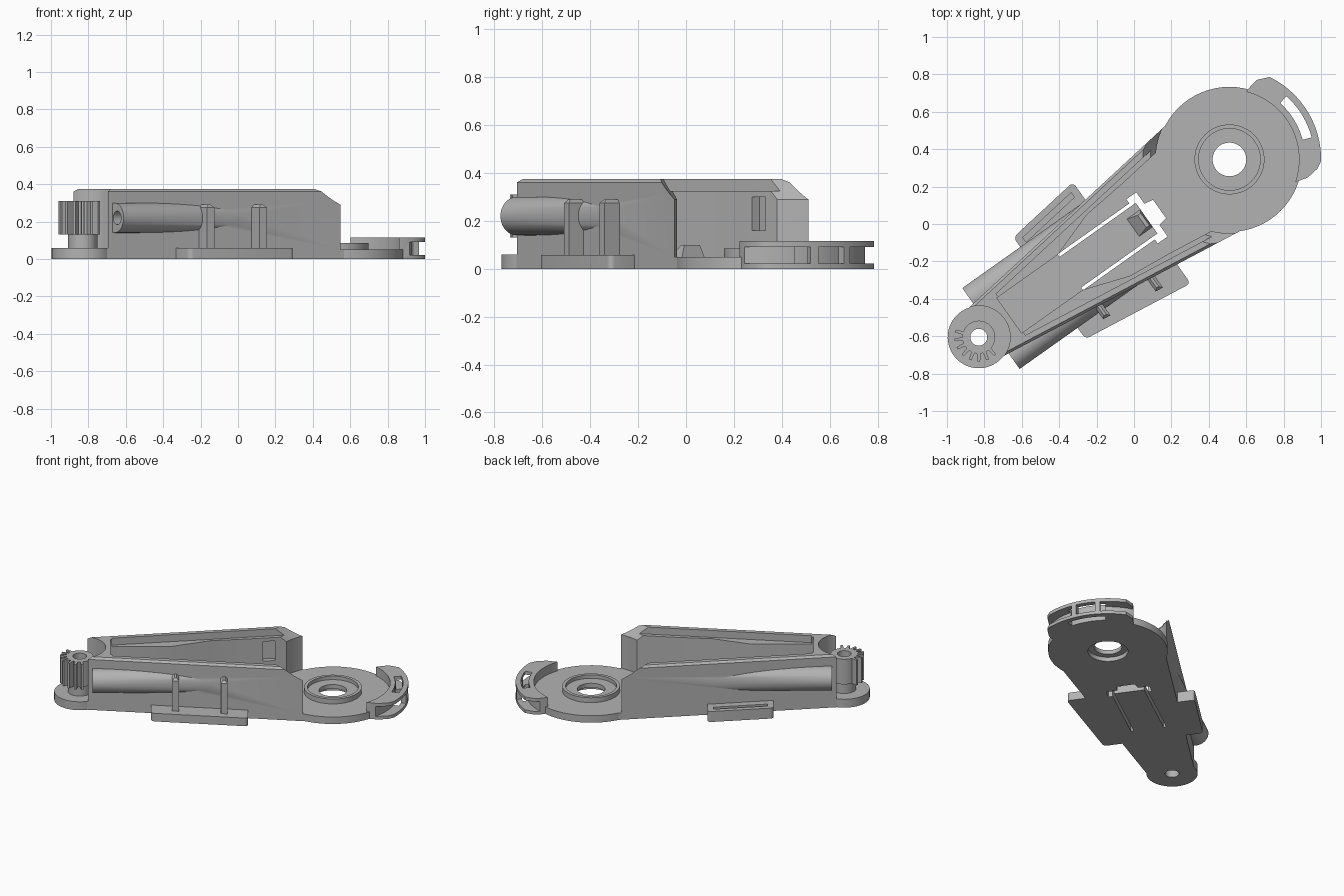
import bpy, bmesh
from math import sin, cos, radians, pi, atan2

if "Cube" in bpy.data.objects:
    bpy.data.objects.remove(bpy.data.objects["Cube"])

grey = bpy.data.materials.new("plain_grey")
grey.use_nodes = True
COLOUR = (0.45, 0.45, 0.45, 1)
grey.diffuse_color = COLOUR
grey.node_tree.nodes["Principled BSDF"].inputs["Base Color"].default_value = COLOUR

# Arm frame: origin at the gear pivot, local x runs along the arm to the big disc
PIVOT = (-0.83, -0.605, 0)
ANGLE = atan2(0.95, 1.34)
REACH = 1.643
DISC = (PIVOT[0] + REACH * cos(ANGLE), PIVOT[1] + REACH * sin(ANGLE), 0)
TOP = 0.375
FLOOR = 0.05


def half_width(u):
    return 0.153 + 0.131 * u


def polar(r, a):
    return (r * cos(radians(a)), r * sin(radians(a)))


def arc(r, a0, a1, n=32):
    return [polar(r, a0 + (a1 - a0) * i / n) for i in range(n + 1)]


def circle(r, c=(0, 0), n=64):
    return [(c[0] + r * cos(2 * pi * i / n), c[1] + r * sin(2 * pi * i / n)) for i in range(n)]


def mirrored(pts):
    """Close a half outline of (u, v) points across the arm's axis."""
    return pts + [(u, -v) for u, v in reversed(pts)]


def finish(name, bm, on_arm):
    bmesh.ops.recalc_face_normals(bm, faces=bm.faces)
    me = bpy.data.meshes.new(name)
    bm.to_mesh(me)
    bm.free()
    me.materials.append(grey)
    ob = bpy.data.objects.new(name, me)
    bpy.context.collection.objects.link(ob)
    ob.location = PIVOT if on_arm else DISC
    ob.rotation_euler.z = ANGLE if on_arm else 0
    return ob


def prism(name, pts, z0, z1, on_arm=True, corner=0, rim=0, top_pts=None):
    bm = bmesh.new()
    low = [bm.verts.new((x, y, z0)) for x, y in pts]
    high = [bm.verts.new((x, y, z1)) for x, y in (top_pts or pts)]
    bm.faces.new(low)
    bm.faces.new(high)
    n = len(pts)
    for i in range(n):
        j = (i + 1) % n
        bm.faces.new((low[i], low[j], high[j], high[i]))
    if corner:
        edges = [e for e in bm.edges if abs(e.verts[0].co.z - e.verts[1].co.z) > 1e-4]
        bmesh.ops.bevel(bm, geom=edges, offset=corner, segments=5, profile=0.5, affect='EDGES')
    if rim:
        edges = [e for e in bm.edges if all(v.co.z > z1 - 1e-4 for v in e.verts)]
        bmesh.ops.bevel(bm, geom=edges, offset=rim, segments=1, affect='EDGES')
    return finish(name, bm, on_arm)


def lathe(name, profile, n=64):
    bm = bmesh.new()
    rings = [[bm.verts.new((*polar(r, 360 * i / n), z)) for i in range(n)] for r, z in profile]
    for k in range(len(rings)):
        a, b = rings[k], rings[(k + 1) % len(rings)]
        for i in range(n):
            j = (i + 1) % n
            bm.faces.new((a[i], a[j], b[j], b[i]))
    return finish(name, bm, False)


def rod(name, u0, u1, v, z, rv, rz, n=40):
    bm = bmesh.new()
    ends = [[bm.verts.new((u, v + rv * cos(2 * pi * i / n), z + rz * sin(2 * pi * i / n)))
             for i in range(n)] for u in (u0, u1)]
    for ring in ends:
        bm.faces.new(ring)
    for i in range(n):
        j = (i + 1) % n
        bm.faces.new((ends[0][i], ends[0][j], ends[1][j], ends[1][i]))
    return finish(name, bm, True)


def combine(ob, tool, operation='DIFFERENCE'):
    mod = ob.modifiers.new("cut", 'BOOLEAN')
    mod.object, mod.operation, mod.solver = tool, operation, 'EXACT'
    bpy.context.view_layer.objects.active = ob
    bpy.ops.object.modifier_apply(modifier=mod.name)
    bpy.data.objects.remove(tool)


def box(u0, u1, v0, v1):
    return [(u0, v0), (u1, v0), (u1, v1), (u0, v1)]


# Tapered arm housing with tube swellings along both sides
body = prism("arm_housing", mirrored([(0, half_width(0)), (1.5, half_width(1.5))]), 0, TOP, rim=0.014)
for s in (1, -1):
    combine(body, rod("swelling", 0.08, 0.95, s * 0.182, 0.22, 0.083, 0.08), 'UNION')

# Open cavity, upper ledge, and curved clearances for gear and disc
cavity = [(0.2, 0.115), (0.6, 0.115), (0.85, 0.2), (1.1, 0.225), (1.6, 0.29)]
combine(body, prism("cutter", mirrored(cavity), FLOOR, 0.5))
ledge = [(0.21, half_width(0.21) - 0.045), (1.6, half_width(1.6) - 0.045)]
combine(body, prism("cutter", mirrored(ledge), 0.325, 0.5))
combine(body, prism("cutter", circle(0.168), 0.06, 0.5))
combine(body, prism("cutter", circle(0.395), FLOOR, 0.5, on_arm=False))
combine(body, prism("cutter", circle(0.395), 0.29, 0.39, on_arm=False, top_pts=circle(0.475)))

# Tube bores, spring tongue slots in the floor, pocket in the left wall
for s in (1, -1):
    combine(body, rod("cutter", 0, 0.4, s * 0.205, 0.22, 0.036, 0.036))
tongue_gap = [(0.6, 0.118), (1.07, 0.118), (1.07, 0.145), (1.135, 0.145), (1.135, 0.07),
              (1.185, 0.06)]
tongue = [(1.185, -0.06), (1.135, -0.07), (1.135, -0.145), (1.07, -0.145), (1.07, -0.118),
          (0.6, -0.118), (0.6, -0.1), (1.1, -0.1), (1.1, 0.1), (0.6, 0.1)]
combine(body, prism("cutter", tongue_gap + tongue, -0.1, 0.1))
combine(body, prism("cutter", box(1.19, 1.27, 0.15, 0.275), 0.16, 0.3))

# Catch on the end of the tongue
prism("tongue_catch", box(1.0, 1.1, -0.06, 0.06), 0.04, 0.1, top_pts=box(1.07, 1.09, -0.04, 0.04))

# Gear end: foot, post and toothed sector
gear_outline = []
for i in range(8):
    a = 130 + 21 * i
    gear_outline += [polar(0.088, a - 6), polar(0.13, a - 3), polar(0.13, a + 3), polar(0.088, a + 6)]
gear_outline += arc(0.088, 290, 480)
for part in (prism("gear_foot", circle(0.166), 0, 0.06),
             prism("gear_post", circle(0.078), 0.055, 0.135),
             prism("gear_sector", gear_outline, 0.13, 0.31)):
    combine(part, prism("cutter", circle(0.045), -0.1, 0.5))
combine(body, prism("cutter", circle(0.045), -0.1, 0.5))

# Big disc with raised ring and stepped bore
lathe("pivot_disc", [(0.13, 0), (0.388, 0), (0.388, FLOOR), (0.187, FLOOR), (0.187, 0.085),
                     (0.165, 0.085), (0.165, 0.06), (0.09, 0.06), (0.09, 0.03), (0.13, 0.03)])

# Curved end tab with side channels and a through slot
outline = arc(0.372, -19, 76) + [polar(0.415, 73.5), polar(0.45, 71)]
outline += arc(0.49, 64, -1) + [polar(0.473, -6), polar(0.43, -13)]
tab = prism("end_tab", outline, 0, 0.115, on_arm=False)
for a0, a1 in ((-28, 21), (25, 40), (44, 85)):
    combine(tab, prism("cutter", arc(0.42, a0, a1) + arc(0.6, a1, a0), 0.022, 0.092, on_arm=False))
combine(tab, prism("cutter", arc(0.405, 15, 48) + arc(0.455, 48, 15), -0.1, 0.3, on_arm=False))


def beside_wall(u0, u1, s, inner, outer):
    """Outline hugging one side wall, from inner to outer distance off it."""
    return [(u0, s * (half_width(u0) + inner)), (u1, s * (half_width(u1) + inner)),
            (u1, s * (half_width(u1) + outer)), (u0, s * (half_width(u0) + outer))]


# Right flange with two upright ribs
prism("right_flange", beside_wall(0.46, 1.09, -1, -0.03, 0.125), 0, 0.058, corner=0.025)
for u in (0.62, 0.935):
    prism("flange_rib", beside_wall(u - 0.022, u + 0.022, -1, -0.03, 0.075), 0.02, 0.29, rim=0.015)

# Left flange with a long groove
left = prism("left_flange", beside_wall(0.46, 0.89, 1, -0.03, 0.115), 0, 0.075, corner=0.025)
combine(left, prism("cutter", beside_wall(0.5, 0.85, 1, 0.05, 0.08), 0.045, 0.2))

# Smooth curved faces, keep hard edges
bpy.ops.object.select_all(action='DESELECT')
for ob in bpy.context.collection.objects:
    if ob.type == 'MESH' and grey.name in ob.data.materials:
        ob.select_set(True)
        bpy.context.view_layer.objects.active = ob
bpy.ops.object.shade_smooth_by_angle(angle=radians(30))
